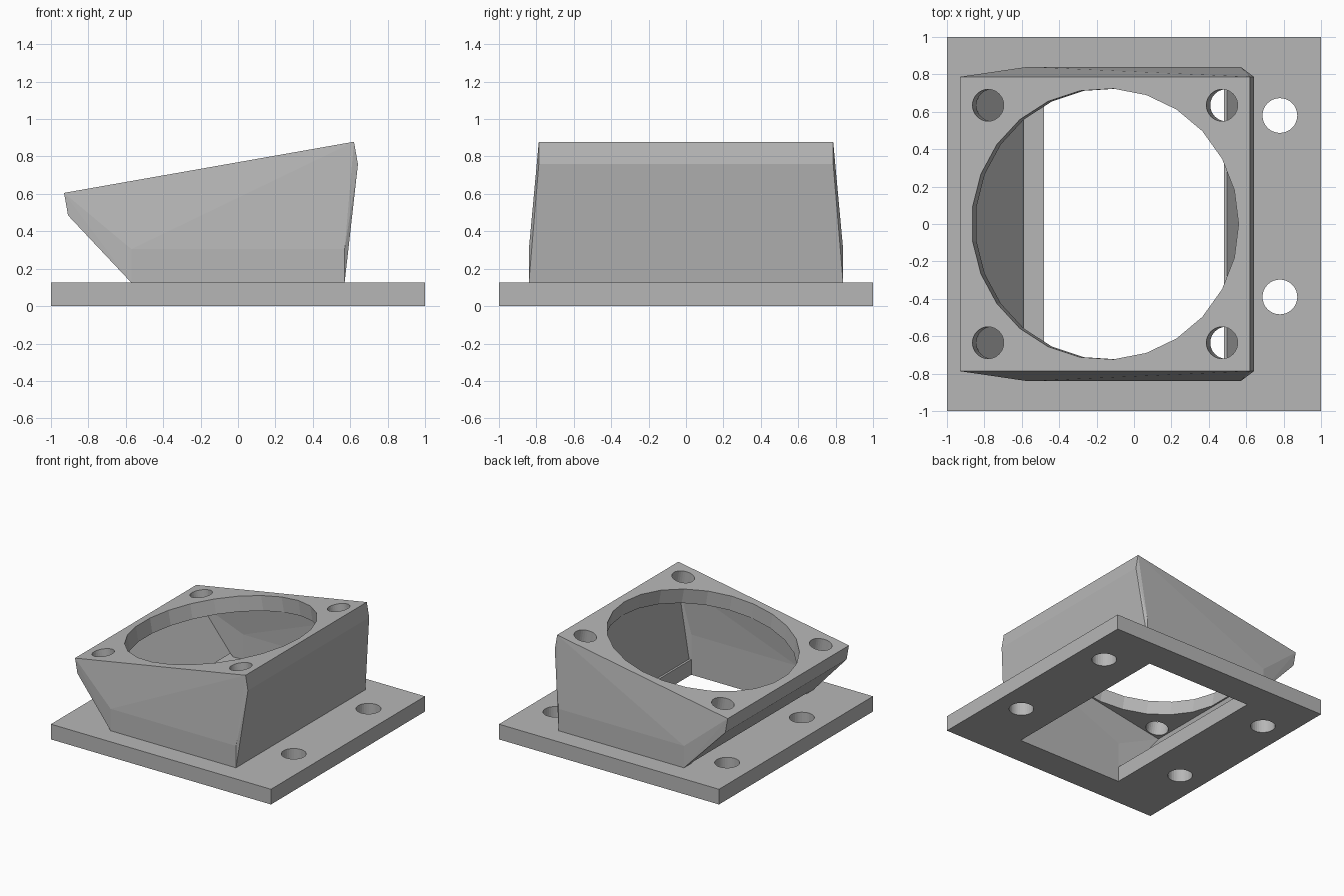
import bpy, bmesh, math
from mathutils import Matrix, Vector

if "Cube" in bpy.data.objects:
    bpy.data.objects.remove(bpy.data.objects["Cube"])

GREY = (0.47, 0.47, 0.47, 1)
mat = bpy.data.materials.new("plain grey")
mat.use_nodes = True
mat.diffuse_color = GREY
mat.node_tree.nodes["Principled BSDF"].inputs["Base Color"].default_value = GREY

BASE_TOP = 0.125
FLANGE_HALF, FLANGE_THICK = 0.787, 0.122
# Flange frame: origin at the middle of its top face, tilted up towards +x
TILT = Matrix.Translation((-0.155, 0, 0.742)) @ Matrix.Rotation(math.radians(-10), 4, "Y")


def make_object(name, bm):
    bmesh.ops.recalc_face_normals(bm, faces=bm.faces)
    mesh = bpy.data.meshes.new(name)
    bm.to_mesh(mesh)
    bm.free()
    mesh.materials.append(mat)
    obj = bpy.data.objects.new(name, mesh)
    bpy.context.collection.objects.link(obj)
    return obj


def box_points(hx, hy, z0, z1, matrix=Matrix()):
    return [matrix @ Vector((x, y, z)) for x in (-hx, hx) for y in (-hy, hy) for z in (z0, z1)]


def hull(name, points):
    bm = bmesh.new()
    for p in points:
        bm.verts.new(p)
    result = bmesh.ops.convex_hull(bm, input=bm.verts)
    spare = {v for v in result["geom_interior"] if isinstance(v, bmesh.types.BMVert)}
    bmesh.ops.delete(bm, geom=list(spare), context="VERTS")
    bmesh.ops.dissolve_limit(bm, angle_limit=0.002, verts=bm.verts, edges=bm.edges)
    return make_object(name, bm)


def cylinder(name, x, y, radius, z0, z1, sides, matrix=Matrix()):
    bm = bmesh.new()
    # Start the ring of corners on the +x axis
    ring = [bm.verts.new(matrix @ Vector((x + radius * math.cos(a), y + radius * math.sin(a), z0)))
            for a in (math.tau * i / sides for i in range(sides))]
    face = bm.faces.new(ring)
    top = bmesh.ops.extrude_face_region(bm, geom=[face])["geom"]
    rise = matrix.to_3x3() @ Vector((0, 0, z1 - z0))
    bmesh.ops.translate(bm, vec=rise, verts=[g for g in top if isinstance(g, bmesh.types.BMVert)])
    return make_object(name, bm)


def cut(target, cutters):
    bpy.context.view_layer.objects.active = target
    for cutter in cutters:
        mod = target.modifiers.new("cut", "BOOLEAN")
        mod.operation, mod.solver, mod.object = "DIFFERENCE", "EXACT", cutter
        bpy.ops.object.modifier_apply(modifier=mod.name)
        bpy.data.objects.remove(cutter)


# Base plate with rectangular opening and four mounting holes
base = hull("base_plate", box_points(1, 1, 0, BASE_TOP))
cutters = [hull("opening_cutter", box_points(0.48, 0.755, -0.1, 0.3))]
for x in (-0.78, 0.78):
    for y in (0.58, -0.39):
        cutters.append(cylinder("mount_hole_cutter", x, y, 0.093, -0.1, 0.3, 32))
cut(base, cutters)

# Duct: straight collar blending into the tilted square flange
duct = hull("duct", box_points(0.57, 0.84, BASE_TOP, 0.305)
            + box_points(FLANGE_HALF, FLANGE_HALF, -FLANGE_THICK, 0, TILT))
cavity = hull("cavity_cutter", box_points(0.48, 0.755, 0, 0.33)
              + box_points(0.73, 0.73, -FLANGE_THICK - 0.001, -FLANGE_THICK, TILT))
low = -FLANGE_THICK - 0.004
cutters = [cavity, cylinder("bore_cutter", 0, 0, 0.725, low, 0.1, 25, TILT)]
for x in (-0.635, 0.635):
    for y in (-0.635, 0.635):
        cutters.append(cylinder("screw_hole_cutter", x, y, 0.085, low, 0.1, 32, TILT))
cut(duct, cutters)
